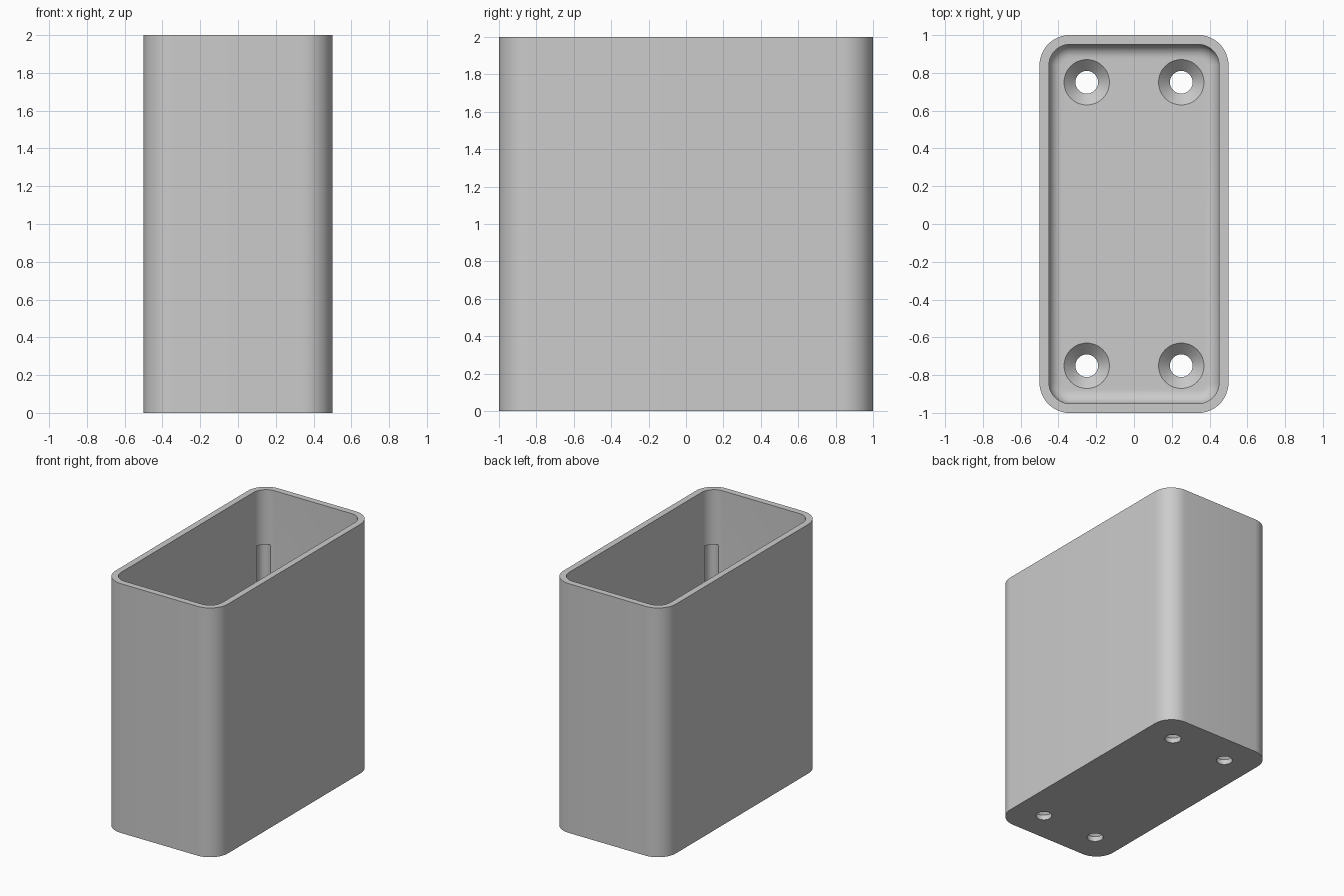
import bpy, bmesh
from math import pi, sin, cos

cube = bpy.data.objects.get("Cube")
if cube:
    bpy.data.objects.remove(cube)

HALF_X, HALF_Y, HEIGHT = 0.5, 1.0, 2.0
CORNER, WALL, FLOOR, FILLET = 0.16, 0.05, 0.1, 0.07

grey = bpy.data.materials.new("plain grey")
grey.use_nodes = True
colour = (0.6, 0.6, 0.6, 1)
grey.diffuse_color = colour
grey.node_tree.nodes["Principled BSDF"].inputs["Base Color"].default_value = colour


def loft(name, rings):
    """Skin closed rings of equal length and cap both ends."""
    bm = bmesh.new()
    loops = [[bm.verts.new(p) for p in ring] for ring in rings]
    for a, b in zip(loops, loops[1:]):
        for i in range(len(a)):
            j = (i + 1) % len(a)
            bm.faces.new((a[i], a[j], b[j], b[i]))
    bm.faces.new(loops[0][::-1])
    bm.faces.new(loops[-1])
    bmesh.ops.recalc_face_normals(bm, faces=bm.faces)
    mesh = bpy.data.meshes.new(name)
    bm.to_mesh(mesh)
    bm.free()
    mesh.materials.append(grey)
    obj = bpy.data.objects.new(name, mesh)
    bpy.context.collection.objects.link(obj)
    return obj


def rounded_ring(inset, z, steps=12):
    """Rounded rectangle, offset inwards from the outer wall."""
    r = CORNER - inset
    ring = []
    for q, (sx, sy) in enumerate([(1, 1), (-1, 1), (-1, -1), (1, -1)]):
        for k in range(steps + 1):
            a = (q + k / steps) * pi / 2
            ring.append((sx * (HALF_X - CORNER) + r * cos(a),
                         sy * (HALF_Y - CORNER) + r * sin(a), z))
    return ring


def round_ring(x, y, r, z, sides=48):
    return [(x + r * cos(2 * pi * i / sides), y + r * sin(2 * pi * i / sides), z)
            for i in range(sides)]


# Open box: outer wall, rim, inner wall, filleted floor
rings = [rounded_ring(0, 0), rounded_ring(0, HEIGHT), rounded_ring(WALL, HEIGHT)]
for k in range(9):
    a = k / 8 * pi / 2
    rings.append(rounded_ring(WALL + FILLET * (1 - cos(a)),
                              FLOOR + FILLET * (1 - sin(a))))
box = loft("open_box", rings)

# Countersunk screw holes and hidden corner grooves
cutters = []
for sx in (-1, 1):
    for sy in (-1, 1):
        x, y = sx * 0.25, sy * 0.75
        profile = [(0.06, -0.1), (0.06, 0.04), (0.12, FLOOR), (0.12, FLOOR + 0.1)]
        cutters.append(loft("screw_hole_cutter",
                            [round_ring(x, y, r, z) for r, z in profile]))
        x, y = sx * 0.405, sy * 0.905
        cutters.append(loft("corner_groove_cutter",
                            [round_ring(x, y, 0.05, z, 32) for z in (0.2, 1.56)]))

bpy.context.view_layer.objects.active = box
for cutter in cutters:
    mod = box.modifiers.new("cut", "BOOLEAN")
    mod.operation = "DIFFERENCE"
    mod.solver = "EXACT"
    mod.object = cutter
    bpy.ops.object.modifier_apply(modifier=mod.name)
    bpy.data.objects.remove(cutter)

# Smooth the rounded corners, keep the rims crisp
bpy.ops.object.select_all(action="DESELECT")
box.select_set(True)
bpy.ops.object.shade_smooth_by_angle(angle=pi / 6)
